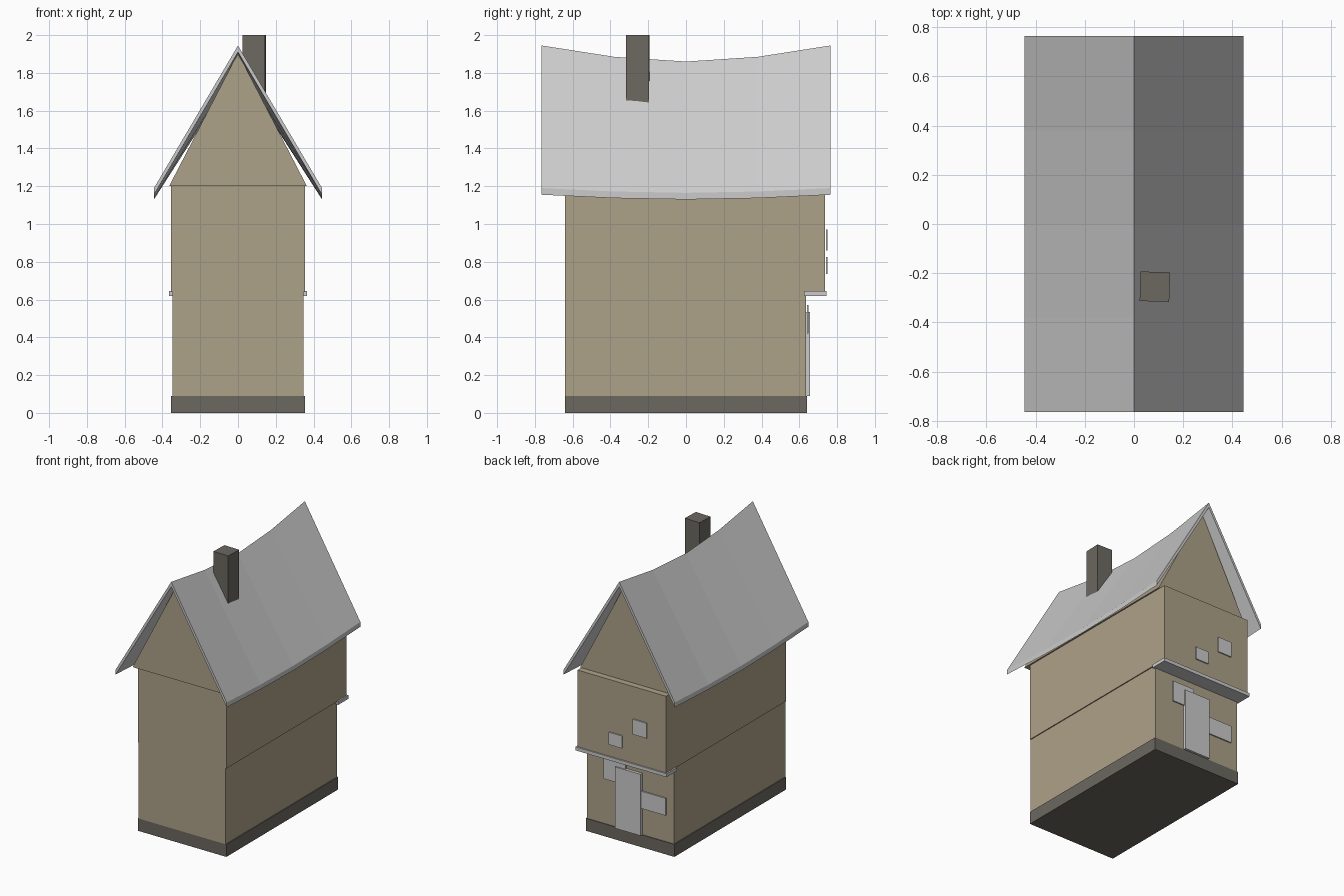
import bpy, bmesh, math
from mathutils import Matrix

if "Cube" in bpy.data.objects:
    bpy.data.objects.remove(bpy.data.objects["Cube"])


def material(name, rgb):
    m = bpy.data.materials.new(name)
    m.diffuse_color = (*rgb, 1)
    m.use_nodes = True
    m.node_tree.nodes["Principled BSDF"].inputs["Base Color"].default_value = m.diffuse_color
    return m


PLASTER = material("plaster", (0.42, 0.36, 0.25))
STONE = material("stone", (0.15, 0.14, 0.12))


def finish(name, bm, mat=None):
    bmesh.ops.recalc_face_normals(bm, faces=bm.faces)
    me = bpy.data.meshes.new(name)
    bm.to_mesh(me)
    bm.free()
    ob = bpy.data.objects.new(name, me)
    bpy.context.collection.objects.link(ob)
    if mat:
        me.materials.append(mat)
    return ob


def box(name, x, y, z, mat=None, turn=0):
    """Box from (min, max) ranges, optionally turned about its own z axis."""
    centre = [(a + b) / 2 for a, b in (x, y, z)]
    size = [b - a for a, b in (x, y, z)]
    bm = bmesh.new()
    bmesh.ops.create_cube(bm, size=1, matrix=Matrix.Translation(centre)
                          @ Matrix.Rotation(math.radians(turn), 4, 'Z')
                          @ Matrix.Diagonal((*size, 1)))
    return finish(name, bm, mat)


def loft(name, sections, mat=None):
    """Join equal-sized point loops into a closed solid."""
    bm = bmesh.new()
    rings = [[bm.verts.new(p) for p in s] for s in sections]
    n = len(rings[0])
    for a, b in zip(rings, rings[1:]):
        for i in range(n):
            j = (i + 1) % n
            bm.faces.new((a[i], a[j], b[j], b[i]))
    bm.faces.new(rings[0])
    bm.faces.new(rings[-1])
    return finish(name, bm, mat)


# Walls: stone plinth, ground floor and jettied upper floor
box("plinth", (-.355, .355), (-.64, .64), (0, .09), STONE)
box("ground_floor", (-.348, .348), (-.64, .635), (.09, .64), PLASTER)
box("upper_floor", (-.355, .355), (-.64, .735), (.64, 1.2), PLASTER)
box("jetty_beam", (-.365, .365), (.625, .745), (.62, .645))

# Sagging roof: (y, ridge height, eave height) stations
STATIONS = [(-.765, 1.945, 1.19), (-.38, 1.885, 1.172), (0, 1.86, 1.165),
            (.38, 1.885, 1.172), (.765, 1.945, 1.19)]
T, E = .035, .445
loft("roof", [[(-E, y, e), (0, y, r), (E, y, e),
               (E, y, e - T), (0, y, r - T), (-E, y, e - T)]
              for y, r, e in STATIONS])

# Gable block follows the sag just beneath the roof
loft("gable", [[(-.365, y, 1.2), (.365, y, 1.2), (0, y, top)]
               for y, top in ((-.685, 1.905), (-.38, 1.85), (0, 1.83),
                              (.38, 1.85), (.69, 1.905))], PLASTER)

# Chimney, slightly twisted
box("chimney", (.025, .145), (-.315, -.195), (1.6, 2.0), STONE, -2)

# Door and windows on the jettied end
box("door", (-.095, .11), (.635, .657), (.09, .535))
WINDOWS = [((.03, .206), (.64, .649), (.42, .57)),
           ((-.29, -.09), (.64, .649), (.285, .41)),
           ((-.01, .095), (.741, .749), (.735, .825)),
           ((-.208, -.097), (.741, .749), (.86, .97))]
for i, w in enumerate(WINDOWS):
    box(f"window_{i + 1}", *w)
